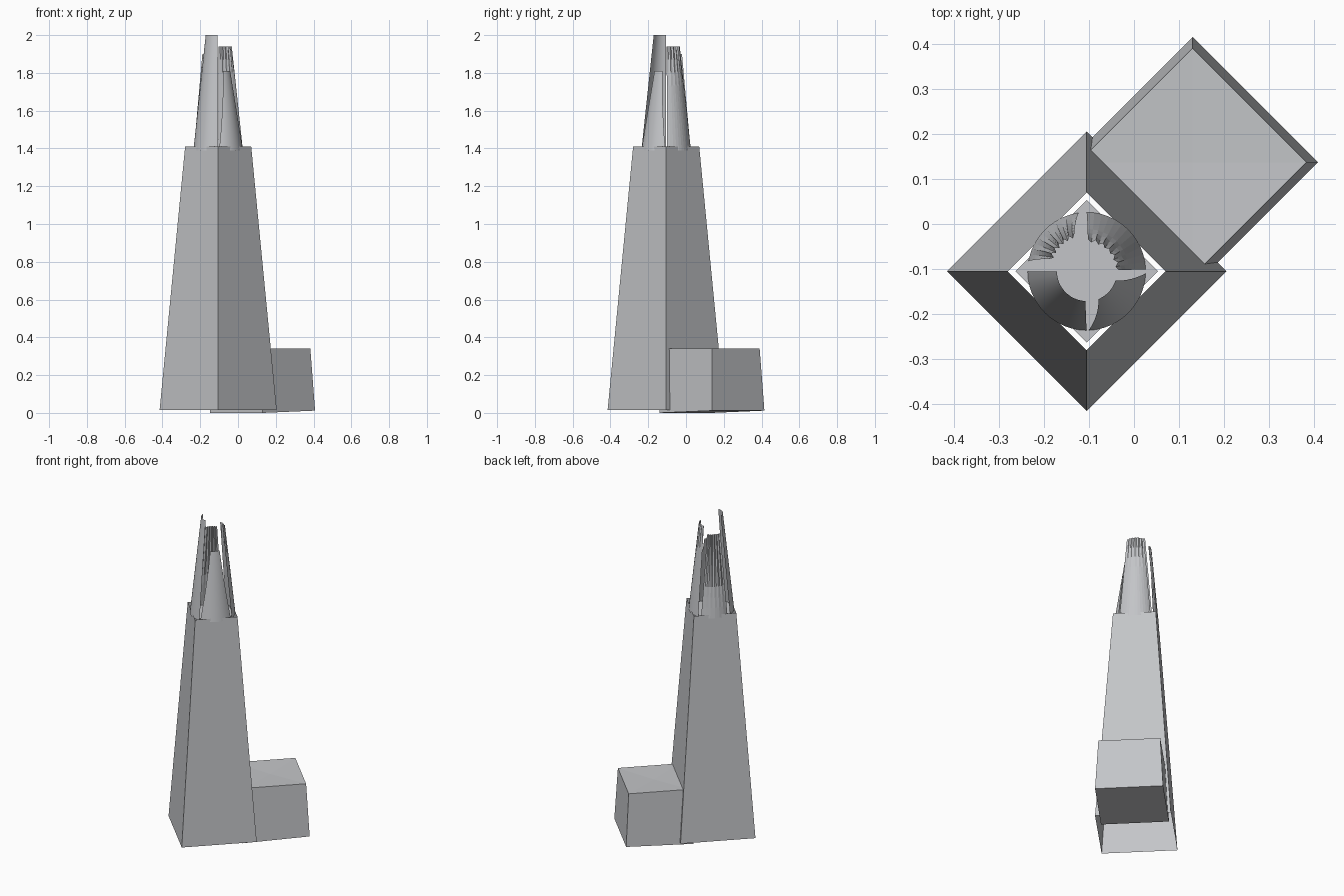
import bpy
import bmesh
from math import sin, cos, radians

cube = bpy.data.objects.get("Cube")
if cube:
    bpy.data.objects.remove(cube, do_unlink=True)

# One pale grey for the whole building
grey = bpy.data.materials.new("pale_grey")
grey.use_nodes = True
colour = (0.55, 0.56, 0.58, 1)
grey.diffuse_color = colour
grey.node_tree.nodes["Principled BSDF"].inputs["Base Color"].default_value = colour

TOWER = (-0.105, -0.105)
ANNEX = (0.13, 0.137)


def finish(bm, name, smooth=False):
    mesh = bpy.data.meshes.new(name)
    bm.to_mesh(mesh)
    bm.free()
    mesh.materials.append(grey)
    for p in mesh.polygons:
        p.use_smooth = smooth
    obj = bpy.data.objects.new(name, mesh)
    bpy.context.collection.objects.link(obj)
    return obj


def diamond(bm, centre, r, z):
    """Four corners on the axes: east, north, west, south."""
    return [bm.verts.new((centre[0] + r * cos(radians(a)), centre[1] + r * sin(radians(a)), z))
            for a in (0, 90, 180, 270)]


def walls(bm, low, high):
    for i in range(4):
        j = (i + 1) % 4
        bm.faces.new((low[i], low[j], high[j], high[i]))


def fan(bm, ring, centre, z):
    """Four triangles meeting in the middle."""
    mid = bm.verts.new((*centre, z))
    for i in range(4):
        bm.faces.new((ring[i], ring[(i + 1) % 4], mid))


# Tapered tower shell, open at both ends
bm = bmesh.new()
walls(bm, diamond(bm, TOWER, 0.31, 0.015), diamond(bm, TOWER, 0.175, 1.41))
finish(bm, "tower_shell")

# Floor under the spire, leaving a gap to the shell
bm = bmesh.new()
fan(bm, diamond(bm, TOWER, 0.158, 1.39), TOWER, 1.39)
finish(bm, "spire_floor")

# Low annex with a four-part roof and a slightly sloping underside
bm = bmesh.new()
base = diamond(bm, ANNEX, 0.278, 0.012)
roof = diamond(bm, ANNEX, 0.253, 0.34)
for corner in base[2:]:
    corner.co.z = 0
walls(bm, base, roof)
fan(bm, roof, ANNEX, 0.335)
bm.faces.new(base[::-1])
finish(bm, "annex")


def fin(name, low_angles, top_angles, top_r, top_z, ripple=0, ripple_z=1.39):
    """Curved spire blade; ripple folds it in and out above ripple_z."""
    bm = bmesh.new()
    steps, rows, rings = 12, 8, []
    for k in range(rows + 1):
        t = k / rows
        z = 1.39 + (top_z - 1.39) * t
        fold = ripple * max(0, (z - ripple_z) / (top_z - ripple_z))
        ring = []
        for i in range(steps + 1):
            s = i / steps
            low = low_angles[0] + (low_angles[1] - low_angles[0]) * s
            top = top_angles[0] + (top_angles[1] - top_angles[0]) * s
            a = radians(low + (top - low) * t)
            r = 0.131 + (top_r - 0.131) * t - fold * (i % 2)
            ring.append(bm.verts.new((TOWER[0] + r * cos(a), TOWER[1] + r * sin(a), z)))
        rings.append(ring)
    for low, high in zip(rings, rings[1:]):
        for i in range(steps):
            bm.faces.new((low[i], low[i + 1], high[i + 1], high[i]))
    finish(bm, name, smooth=not ripple)


# Four blades of different heights
fin("spire_blade_tall", (180, 270), (180, 268), 0.066, 2.0)
fin("spire_blade_short", (272, 358), (293, 342), 0.067, 1.81)
fin("spire_blade_notched", (2, 90), (2, 88), 0.072, 1.94, 0.007, 1.72)
fin("spire_blade_pleated", (98, 170), (108, 162), 0.088, 1.9, 0.009)
